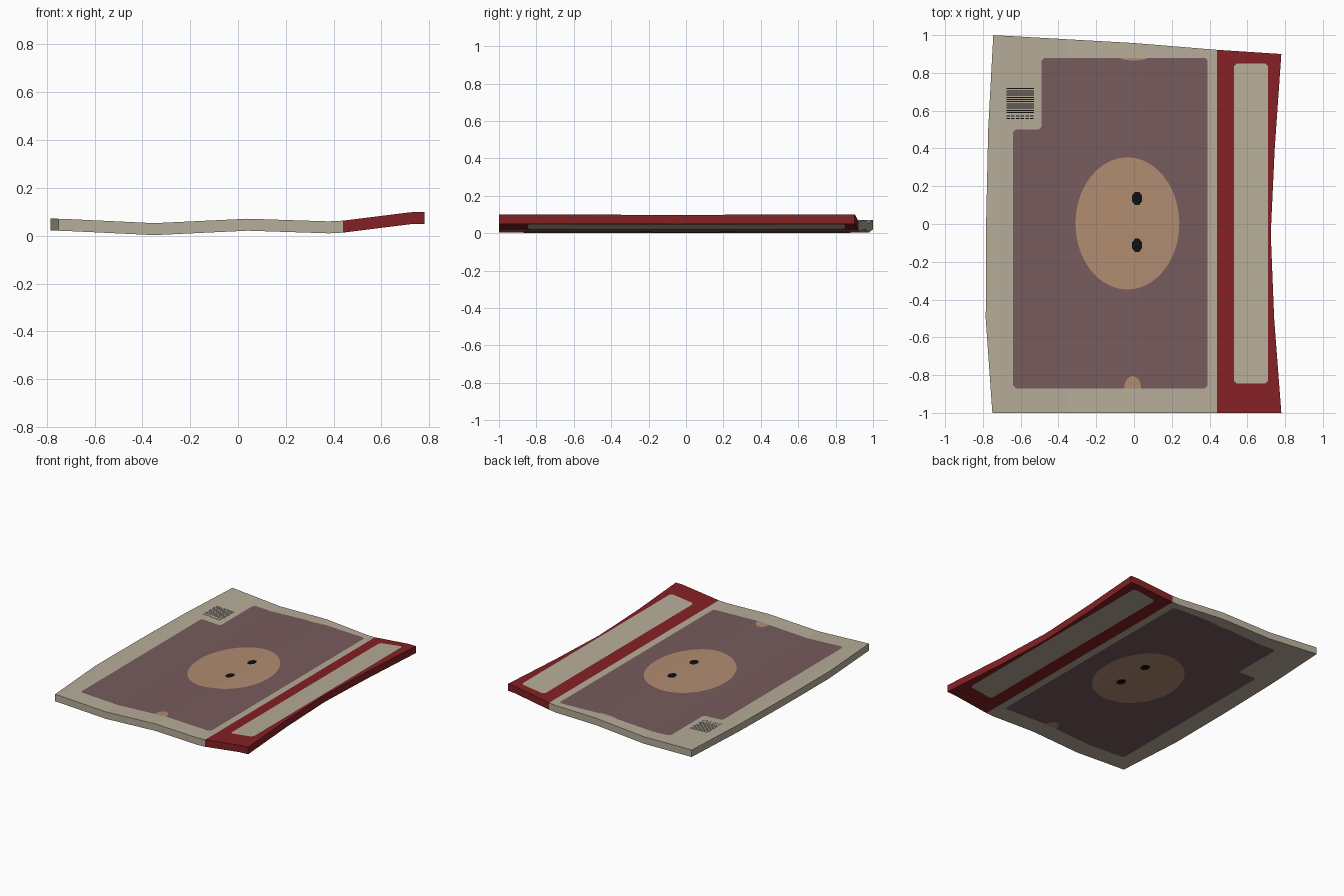
import bpy, bmesh, math

cube = bpy.data.objects.get("Cube")
if cube:
    bpy.data.objects.remove(cube, do_unlink=True)

THICK = 0.05
LAYER = 0.0007
# Bend of the sheet: (x, height of the upper surface)
BEND = [(-0.79, 0.072), (-0.72, 0.07), (-0.35, 0.0525), (0.04, 0.071),
        (0.38, 0.06), (0.44, 0.063), (0.72, 0.098), (0.79, 0.1)]


def material(name, rgb):
    m = bpy.data.materials.new(name)
    m.use_nodes = True
    m.diffuse_color = (*rgb, 1)
    m.node_tree.nodes["Principled BSDF"].inputs["Base Color"].default_value = (*rgb, 1)
    return m


CREAM = material("cream", (0.47, 0.42, 0.32))
RED = material("dark red", (0.23, 0.015, 0.018))
MAUVE = material("dull mauve", (0.185, 0.105, 0.11))
TAN = material("tan", (0.44, 0.265, 0.165))
BLACK = material("black", (0.005, 0.005, 0.006))


def height(x):
    for (x0, z0), (x1, z1) in zip(BEND, BEND[1:]):
        if x <= x1:
            break
    return z0 + (z1 - z0) * (x - x0) / (x1 - x0)


def flat_sheet(outlines):
    """Flat faces from outlines, cut wherever the sheet bends."""
    bm = bmesh.new()
    for pts in outlines:
        bm.faces.new([bm.verts.new((x, y, 0)) for x, y in pts])
    for x, _ in BEND[1:-1]:
        bmesh.ops.bisect_plane(bm, geom=bm.verts[:] + bm.edges[:] + bm.faces[:],
                               plane_co=(x, 0, 0), plane_no=(1, 0, 0), dist=1e-5)
    bmesh.ops.recalc_face_normals(bm, faces=bm.faces[:])
    for f in bm.faces:
        f.normal_update()
        if f.normal.z < 0:
            f.normal_flip()
    return bm


def finish(name, bm, mat):
    mesh = bpy.data.meshes.new(name)
    bm.to_mesh(mesh)
    bm.free()
    mesh.materials.append(mat)
    bpy.context.collection.objects.link(bpy.data.objects.new(name, mesh))


def slab(name, outline, mat):
    bm = flat_sheet([outline])
    ext = bmesh.ops.extrude_face_region(bm, geom=bm.faces[:], use_keep_orig=True)
    lifted = {v for v in ext["geom"] if isinstance(v, bmesh.types.BMVert)}
    for v in bm.verts:
        v.co.z = height(v.co.x) - (0 if v in lifted else THICK)
    bmesh.ops.recalc_face_normals(bm, faces=bm.faces[:])
    finish(name, bm, mat)


def painted(name, outlines, mat, layer, both=True):
    """Coloured film on the upper surface, repeated underneath."""
    bm = flat_sheet(outlines)
    upper = bm.verts[:]
    lower = []
    if both:
        dup = bmesh.ops.duplicate(bm, geom=bm.verts[:] + bm.edges[:] + bm.faces[:])["geom"]
        lower = [g for g in dup if isinstance(g, bmesh.types.BMVert)]
        bmesh.ops.reverse_faces(bm, faces=[g for g in dup if isinstance(g, bmesh.types.BMFace)])
    for v in upper:
        v.co.z = height(v.co.x) + layer * LAYER
    for v in lower:
        v.co.z = height(v.co.x) - THICK - layer * LAYER
    finish(name, bm, mat)


def clipped(pts, r=0.015):
    """Trim each corner of a right-angled outline."""
    out = []
    for i, (x, y) in enumerate(pts):
        for px, py in (pts[i - 1], pts[(i + 1) % len(pts)]):
            d = math.hypot(px - x, py - y)
            out.append((x + (px - x) * r / d, y + (py - y) * r / d))
    return out


def box(x0, y0, x1, y1):
    return [(x0, y0), (x1, y0), (x1, y1), (x0, y1)]


def oval(cx, cy, rx, ry, n, a0=0.0, a1=math.tau):
    full = a1 - a0 >= math.tau
    step = (a1 - a0) / (n if full else n - 1)
    return [(cx + rx * math.cos(a0 + i * step), cy + ry * math.sin(a0 + i * step))
            for i in range(n)]


# Warped body and the red band along its left side
slab("page_body", [(-0.75, -1), (0.44, -1), (0.44, 0.922), (0, 0.958), (-0.745, 1),
                   (-0.772, 0.5), (-0.783, 0), (-0.785, -0.5)], CREAM)
slab("side_band", [(0.44, -1), (0.78, -1), (0.742, -0.5), (0.724, -0.05),
                   (0.745, 0.4), (0.78, 0.9), (0.44, 0.922)], RED)

# Picture panel with one notched corner, and the label on the band
panel = [(-0.64, -0.87), (0.39, -0.87), (0.39, 0.88), (-0.49, 0.88), (-0.49, 0.5), (-0.64, 0.5)]
painted("picture_panel", [clipped(panel)], MAUVE, 1)
painted("band_label", [clipped(box(0.53, -0.845, 0.71, 0.85))], CREAM, 1)

# Tan shapes: large oval and the slivers at both ends of the panel
painted("centre_oval", [oval(-0.035, 0.003, 0.275, 0.35, 40)], TAN, 2)
painted("end_slivers", [oval(-0.007, -0.87, 0.045, 0.065, 9, 0, math.pi),
                        oval(0, 0.879, 0.07, 0.013, 9, math.pi, math.tau)], TAN, 2)

# Dark spots in the oval
painted("dark_spots", [oval(0.016, y, 0.029, 0.038, 8, math.pi / 8, math.pi / 8 + math.tau)
                       for y in (0.135, -0.113)], BLACK, 3)

# Fine stripes in the corner, the last ones broken into dashes
stripes = [box(-0.675, 0.714 - i * 0.0115, -0.53, 0.719 - i * 0.0115) for i in range(12)]
for y in (0.557, 0.57):
    stripes += [box(-0.675 + i * 0.025, y, -0.657 + i * 0.025, y + 0.005) for i in range(6)]
painted("corner_stripes", stripes, BLACK, 1, both=False)
